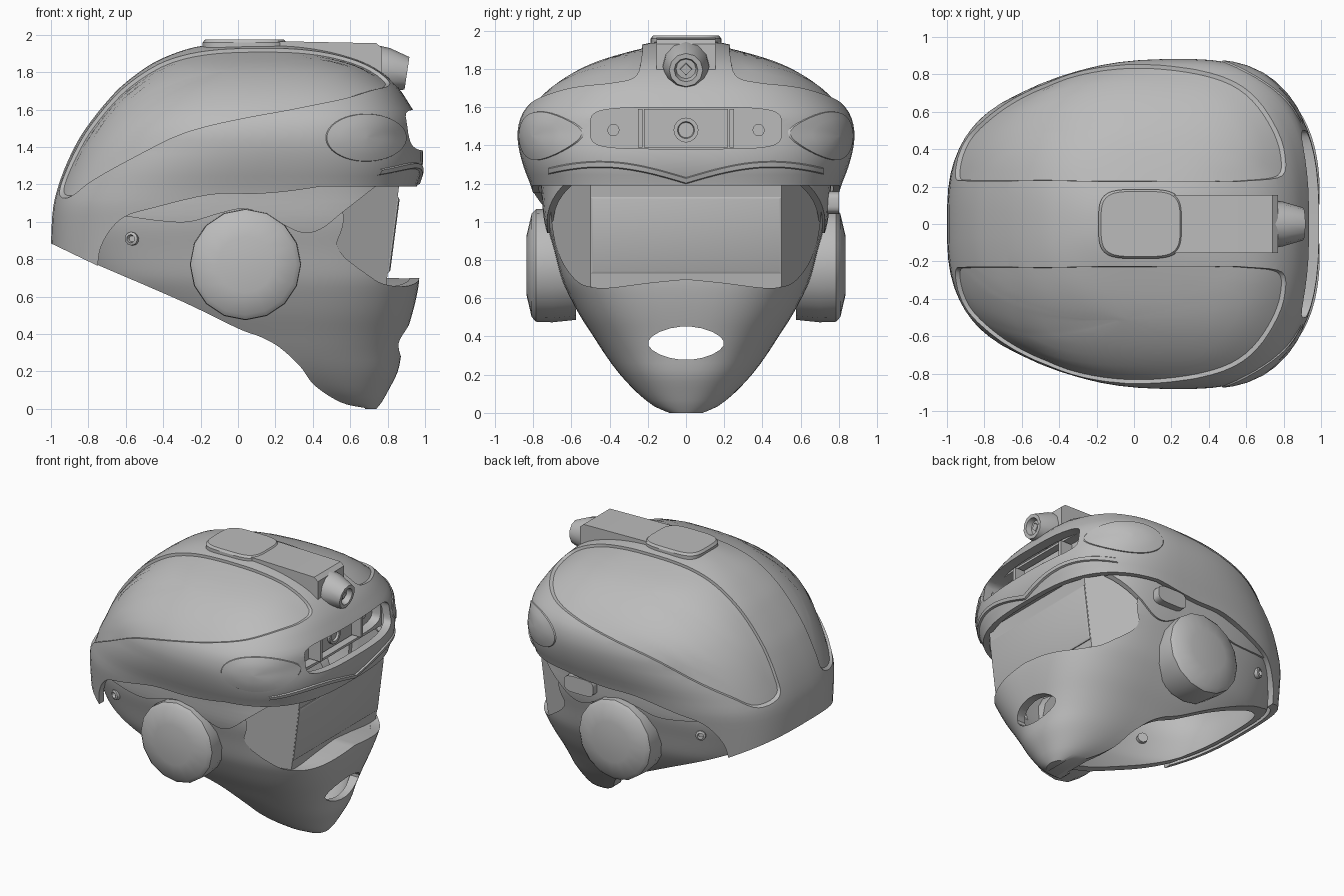
import bpy, bmesh, math
from mathutils import Vector

cube = bpy.data.objects.get("Cube")
if cube:
    bpy.data.objects.remove(cube, do_unlink=True)
grey = bpy.data.materials.new("matte_grey")
grey.use_nodes = True
grey.diffuse_color = (0.5, 0.5, 0.5, 1)
grey.node_tree.nodes["Principled BSDF"].inputs["Base Color"].default_value = (0.5, 0.5, 0.5, 1)
parts = []

# skin a list of equally long point rows
def loft(name, rows, closed=True):
    bm = bmesh.new()
    vs = [[bm.verts.new(p) for p in row] for row in rows]
    n = len(rows[0])
    for a, b in zip(vs, vs[1:]):
        for i in range(n if closed else n - 1):
            bm.faces.new((a[i], a[(i + 1) % n], b[(i + 1) % n], b[i]))
    if closed:
        bm.faces.new(vs[0])
        bm.faces.new(vs[-1])
    bmesh.ops.recalc_face_normals(bm, faces=bm.faces)
    ob = bpy.data.objects.new(name, bpy.data.meshes.new(name))
    bm.to_mesh(ob.data)
    bm.free()
    ob.data.materials.append(grey)
    bpy.context.collection.objects.link(ob)
    parts.append(ob)
    return ob

# extrude an outline along x (outline in y,z) or y (outline in x,z)
def prism(name, pts, axis, a, b):
    return loft(name, [[(d, p[0], p[1]) if axis == 'x' else (p[0], d, p[1]) for p in pts] for d in (a, b)])

def box(name, xs, ys, zs):
    return prism(name, [(xs[0], zs[0]), (xs[1], zs[0]), (xs[1], zs[1]), (xs[0], zs[1])], 'y', *ys)

# turned part from (radius, offset along axis)
def lathe(name, centre, axis, prof, sides):
    q = Vector(axis).to_track_quat('Z', 'Y')
    turn = [2 * math.pi * i / sides for i in range(sides)]
    loft(name, [[Vector(centre) + q @ Vector((r * math.cos(t), r * math.sin(t), h)) for t in turn]
                for r, h in prof])

def cut(ob, *cutters):
    for c in cutters:
        m = ob.modifiers.new("cut", 'BOOLEAN')
        m.operation, m.solver, m.object = 'DIFFERENCE', 'EXACT', c
        bpy.context.view_layer.objects.active = ob
        bpy.ops.object.modifier_apply(modifier=m.name)
        parts.remove(c)
        bpy.data.objects.remove(c, do_unlink=True)

# superellipse with its own reach and roundness forwards and backwards
def oval(cx, back, front, w, n, m, count=72):
    out = []
    for t in (2 * math.pi * (i + 0.5) / count for i in range(count)):
        c, s = math.cos(t), math.sin(t)
        reach, e = (front, n) if c > 0 else (back, m)
        out.append((cx + math.copysign(abs(c) ** (2 / e), c) * reach, math.copysign(abs(s) ** (2 / e), s) * w))
    return out

# smooth path through points
def rounded(pts, closed=False, steps=5):
    out, n = [], len(pts)
    for i in range(n if closed else n - 1):
        a, b, c, d = (Vector(pts[(i + k) % n if closed else min(max(i + k, 0), n - 1)]) for k in (-1, 0, 1, 2))
        for t in (s / steps for s in range(steps)):
            out.append(b + (c - a) * t / 2 + (2 * a - 5 * b + 4 * c - d) * t * t / 2
                       + (3 * b - a - 3 * c + d) * t ** 3 / 2)
    return out if closed else out + [Vector(pts[-1])]

# shell sections: height, back x, front x, half width
UPPER = rounded([
    (.70, -1, .95, .70), (.90, -1, .95, .74), (1.07, -.99, .95, .78), (1.18, -.965, .955, .81),
    (1.28, -.93, .985, .848), (1.38, -.885, .99, .875), (1.47, -.835, .97, .882), (1.56, -.77, .955, .86),
    (1.64, -.705, .91, .80), (1.72, -.63, .855, .715), (1.80, -.53, .77, .595), (1.86, -.435, .66, .465),
    (1.91, -.315, .50, .30), (1.94, -.2, .34, .17), (1.955, -.06, .2, .05)])
LOWER = rounded([
    (0, .55, .74, .09), (.03, .35, .765, .16), (.1, .05, .805, .25), (.2, -.3, .855, .345),
    (.3, -.5, .875, .42), (.4, -.6, .9, .485), (.5, -.7, .93, .55), (.6, -.8, .955, .605), (.7, -.87, .97, .65),
    (.85, -.93, .97, .69), (1, -.96, .965, .73), (1.15, -.94, .94, .745), (1.3, -.88, .92, .76)])

def section(tab, z, t=0):
    r = min(max(z, tab[0][0]), tab[-1][0])
    hi = next(k for k in range(1, len(tab)) if tab[k][0] >= r)
    p, q = tab[hi - 1], tab[hi]
    b, f, w = p.lerp(q, (r - p[0]) / (q[0] - p[0]))[1:]
    cx = b + 0.6 * (f - b)
    n, top = 2.1 + 0.9 * min(1, z / 0.7), min(1, max(0, (z - 1.1) / 0.3))
    return cx, cx - b - t, f - t - cx, w - t, n - 0.25 * top, n - 0.5 * top

def side_y(tab, x, z):
    cx, b, f, w, n, m = section(tab, z)
    reach, e = (f, n) if x > cx else (b, m)
    return w * (1 - min(1, abs(x - cx) / reach) ** e) ** (1 / e)

def front_x(tab, y, z):
    cx, b, f, w, n, m = section(tab, z)
    return cx + f * (1 - min(1, abs(y) / w) ** n) ** (1 / n)

def skin(name, tab, z0, z1, t=0, dz=0, power=1.0):
    zs = [z0 + (z1 - z0) * (1 - (1 - k / 40) ** power) for k in range(41)]
    return loft(name, [[(x, y, z) for x, y in oval(*section(tab, z + dz, t))] for z in zs])

# upper shell
upper = skin("upper_shell", UPPER, .70, 1.955, power=1.6)
hem = rounded([(-.75, .765), (-.735, .86), (-.68, .96), (-.6, 1.03), (-.47, 1.07), (-.15, 1.145),
               (.1, 1.15), (.28, 1.165), (.45, 1.19)])
hem = [(-1.3, 1.03), (-.99, .88)] + hem + [(1.3, 1.19), (1.3, .3), (-1.3, .3)]
slot = [(y, 1.49 + z) for y, z in oval(0, .5, .5, .108, 5, 5, 40)]
cut(upper, prism("hem_cutter", hem, 'y', -1.4, 1.4), skin("cavity_cutter", UPPER, .6, 1.9, .05, .04),
    prism("slot_cutter", slot, 'x', .74, 1.3))

# recessed dome panels either side of the centre ridge
def dome_point(p, push):
    core = Vector((.1, 0, 1.1))
    d = (p - core).normalized()
    lo, hi = 0, 1.5
    for _ in range(16):
        mid = (lo + hi) / 2
        x, y, z = core + d * mid
        lo, hi = (mid, hi) if z < 1.955 and abs(y) < side_y(UPPER, x, z) else (lo, mid)
    return core + d * (lo + push)

low_edge = [(-.92, 1.1), (-.8, 1.19), (-.6, 1.305), (-.31, 1.45), (.06, 1.545), (.35, 1.6), (.6, 1.65), (.76, 1.695)]
top_edge = [(.6, 1.86), (.4, 1.9), (0, 1.915), (-.3, 1.87), (-.6, 1.7), (-.8, 1.49), (-.91, 1.27)]
rim = rounded([(x, side_y(UPPER, x, z), z) for x, z in low_edge] + [(.825, .37, 1.71), (.81, .24, 1.75)]
              + [(x, .212, z) for x, z in top_edge] + [(-.95, .235, 1.13)], True)
levels = [(r, -.02) for r in (.04, .2, .35, .5, .65, .8, .94)]
levels += [(1.02, .07), (.8, .1), (.5, .1), (.2, .1), (.04, .1)]
panel = [[dome_point(Vector((-.05, .5, 1.8)).lerp(p, r), push) for p in rim] for r, push in levels]
for s in (1, -1):
    cut(upper, loft("panel_cutter", [[(p.x, s * p.y, p.z) for p in row] for row in panel]))

# lower shell with jaw, face opening and mouth hole
lower = skin("jaw_shell", LOWER, 0, 1.3)
under = rounded([(-.74, .765), (-.3, .575), (0, .43), (.12, .385), (.22, .33), (.33, .23), (.41, .125),
                 (.55, .035), (.68, .005)])
half = rounded([(0, .70), (.2, .68), (.4, .655), (.5, .66), (.57, .69), (.64, .78), (.685, .9), (.71, 1.07)])
edge = [(-y, z) for y, z in half[:0:-1]] + half
mouth = [(y, .365 + z) for y, z in oval(0, .2, .2, .088, 1.8, 1.8, 20)]
cut(lower, prism("under_cutter", [(-1.3, 1.05), (-.78, .79)] + under + [(.68, -.3), (-1.3, -.3)], 'y', -1.4, 1.4),
    skin("jaw_cavity_cutter", LOWER, .06, 1.4, .05, -.03),
    prism("face_cutter", edge + [(.715, 1.5), (-.715, 1.5)], 'x', .45, 1.4),
    prism("mouth_cutter", mouth, 'x', .5, 1.3))

# thin layer above the ears
band = skin("ear_band", LOWER, .9, 1.28, -.012)
wave = rounded([(-.6, 1.03), (-.42, 1.005), (-.26, 1.0), (-.1, 1.045), (.04, 1.07), (.18, 1.02), (.33, .945),
                (.44, .96), (.57, 1.06), (.75, 1.2)])
wave = [(-1.3, 1.03)] + wave + [(.78, 1.4), (1.3, 1.4), (1.3, .5), (-1.3, .5)]
cut(band, prism("wave_cutter", wave, 'y', -1.4, 1.4), skin("band_cavity_cutter", LOWER, .85, 1.35, .02))

# face plate, sill, soffit and window pane
def plate(y, z, out=0):
    return .8 + .13 * (z - .72) - 1.7 * max(0, abs(y) - .5) + out, y, z

loft("face_plate", [[plate(y, z + k * (1.28 - z)) for y, z in edge] for k in (0, .5, 1)], False)
loft("window_sill", [[plate(y, z) for y, z in edge],
                     [(front_x(LOWER, y, z) - .012, y, z - .004) for y, z in edge]], False)
loft("brow_soffit", [[plate(y, 1.22) for y, z in edge],
                     [(front_x(UPPER, y, 1.22) - .025, y, 1.22) for y, z in edge]], False)
loft("window_pane", [[plate(u * w, .93 + v * h, d) for u, v in ((-1, -1), (1, -1), (1, 1), (-1, 1))]
                     for w, h, d in ((.498, .2, -.005), (.498, .2, .006), (.485, .188, .012))])

# brow lip sweeping across the front
arch = [(y, 1.215 + .085 * math.sin(math.pi * abs(y) / .9)) for y in (.03 * i for i in range(-24, 25))]
loft("brow_lip", [[(front_x(UPPER, y, z + dz) + dx, y, z + dz) for y, z in arch]
                  for dx, dz in ((-.02, -.025), (.012, -.012), (.012, .012), (-.02, .025))], False)

# front lamp slot
housing = box("lamp_housing", (.68, .83), (-.52, .52), (1.365, 1.615))
cut(housing, prism("housing_cutter", slot, 'x', .76, 1.2))
box("lamp_block", (.75, .785), (-.22, .22), (1.39, 1.59))
lathe("centre_lamp", (.775, 0, 1.48), (1, 0, 0), [(.065, 0), (.065, .03), (.045, .03), (.04, .015)], 16)

# paired parts
for s in (1, -1):
    box("slot_divider", (.75, .86), (s * .24 - .012, s * .24 + .012), (1.39, 1.59))
    lathe("side_lamp", (.75, s * .38, 1.48), (1, 0, 0), [(.032, 0), (.032, .025)], 12)
    rows = []
    for r, push in ((1, -.012), (.97, .006), (.7, .009), (.4, .011), (.05, .012)):
        ring = [(.685 + .22 * r * c, 1.45 + .13 * r * d) for c, d in oval(0, 1, 1, 1, 2, 2, 40)]
        rows.append([(x + push * .6, s * (side_y(UPPER, x, z) + push), z) for x, z in ring])
    loft("side_oval", rows)
    lathe("ear_disc", (.04, 0, .772), (0, s, 0),
          [(.285, .575), (.298, .70), (.295, .785), (.27, .808), (.15, .836)], 16)
    lathe("rivet", (-.565, s * side_y(LOWER, -.565, .91), .91), (-.4, s, 0),
          [(.036, -.1), (.036, .018), (.022, .024), (.016, .005)], 12)

# small tab on one side
prism("side_tab", [(x, 1.1 + z) for x, z in oval(.33, .12, .12, .06, 4, 4, 24)], 'y', .70, .80)

# top unit
loft("top_pad", [[(.035 + x * k, y * k, z) for x, y in oval(0, .225, .225, .185, 4, 4, 48)]
                 for k, z in ((1, 1.86), (1, 1.958), (.94, 1.974))])
body = [(.1, 1.8), (.1, 1.955), (.2, 1.966), (.74, 1.955), (.77, 1.93), (.77, 1.72), (.6, 1.72)]
prism("top_lamp_body", body, 'y', -.155, .155)
lathe("top_lamp", (.765, 0, 1.815), (1, 0, -.15),
      [(.125, -.04), (.12, .03), (.088, .14), (.062, .14), (.052, .10)], 12)
lathe("top_lamp_lens", (.765, 0, 1.815), (1, 0, -.15), [(.035, .09), (.03, .115)], 4)

# shading
bpy.ops.object.select_all(action='DESELECT')
for ob in parts:
    ob.select_set(True)
bpy.ops.object.shade_smooth_by_angle(angle=math.radians(32))
